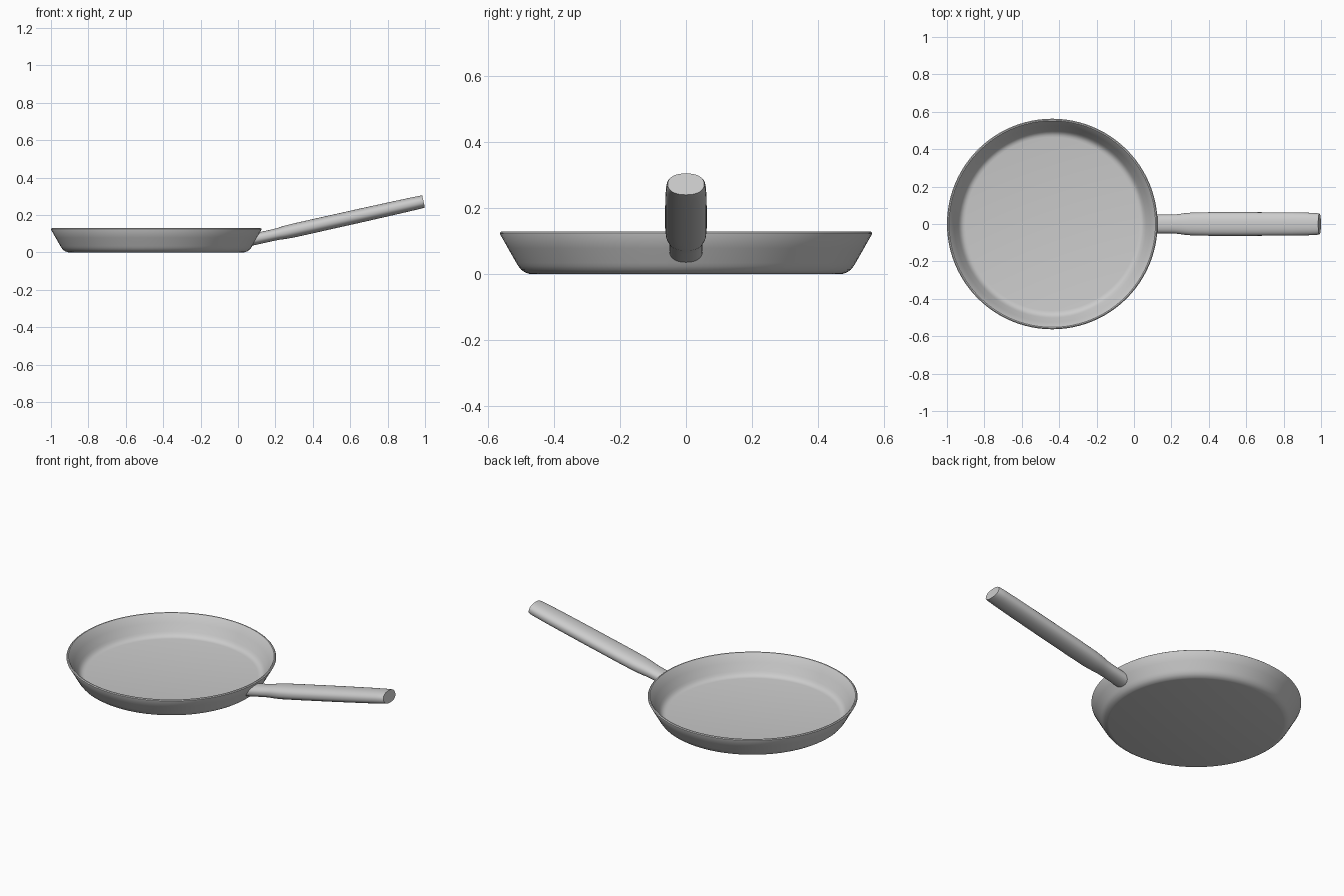
import bpy, bmesh
from math import cos, sin, pi, radians, copysign
from mathutils import Vector

if "Cube" in bpy.data.objects:
    bpy.data.objects.remove(bpy.data.objects["Cube"])


def loft(name, rings):
    """Skin a list of equal-sized rings, cap both ends, shade smooth."""
    bm = bmesh.new()
    loops = [[bm.verts.new(p) for p in ring] for ring in rings]
    n = len(loops[0])
    for a, b in zip(loops, loops[1:]):
        for i in range(n):
            j = (i + 1) % n
            bm.faces.new((a[i], a[j], b[j], b[i]))
    bm.faces.new(loops[0][::-1])
    bm.faces.new(loops[-1])
    bmesh.ops.recalc_face_normals(bm, faces=bm.faces)
    mesh = bpy.data.meshes.new(name)
    bm.to_mesh(mesh)
    bm.free()
    ob = bpy.data.objects.new(name, mesh)
    bpy.context.collection.objects.link(ob)
    bpy.ops.object.select_all(action='DESELECT')
    ob.select_set(True)
    bpy.context.view_layer.objects.active = ob
    bpy.ops.object.shade_smooth_by_angle(angle=radians(35))
    return ob


# Pan body: (radius, height) from under the base, over the rim, to the floor
CX = -0.437
profile = [
    (0.470, 0.0), (0.478, 0.002), (0.488, 0.006), (0.498, 0.013),
    (0.507, 0.024), (0.513, 0.034), (0.538, 0.078), (0.563, 0.122),
    (0.563, 0.125), (0.558, 0.129), (0.552, 0.129), (0.549, 0.126),
    (0.525, 0.083), (0.502, 0.042), (0.495, 0.031), (0.486, 0.022),
    (0.476, 0.017), (0.464, 0.015),
]
SEG = 96
loft("pan_body", [[(CX + r * cos(2 * pi * i / SEG), r * sin(2 * pi * i / SEG), z)
                   for i in range(SEG)] for r, z in profile])

# Handle: rounded oval sections (distance back from tip, half width, half height)
TILT = radians(12.6)
axis = Vector((cos(TILT), 0, sin(TILT)))
up = Vector((-sin(TILT), 0, cos(TILT)))
tip = Vector((0.992, 0, 0.272))


def section(back, w, h, slant=0.0, n=40, power=2.3):
    ring = []
    for i in range(n):
        c, s = cos(2 * pi * i / n), sin(2 * pi * i / n)
        y = w * copysign(abs(c) ** (2 / power), c)
        v = h * copysign(abs(s) ** (2 / power), s)
        ring.append(tip + axis * (slant * v - back) + up * v + Vector((0, y, 0)))
    return ring


# The first section leans with the pan wall so it stays buried in it
loft("handle", [
    section(0.922, 0.050, 0.031, slant=0.72),
    section(0.830, 0.050, 0.031),
    section(0.790, 0.051, 0.032),
    section(0.765, 0.054, 0.035),
    section(0.735, 0.058, 0.036),
    section(0.700, 0.061, 0.037),
    section(0.600, 0.063, 0.037),
    section(0.350, 0.063, 0.037),
    section(0.150, 0.062, 0.036),
    section(0.050, 0.060, 0.035),
    section(0.012, 0.058, 0.034),
    section(0.000, 0.055, 0.033),
])
